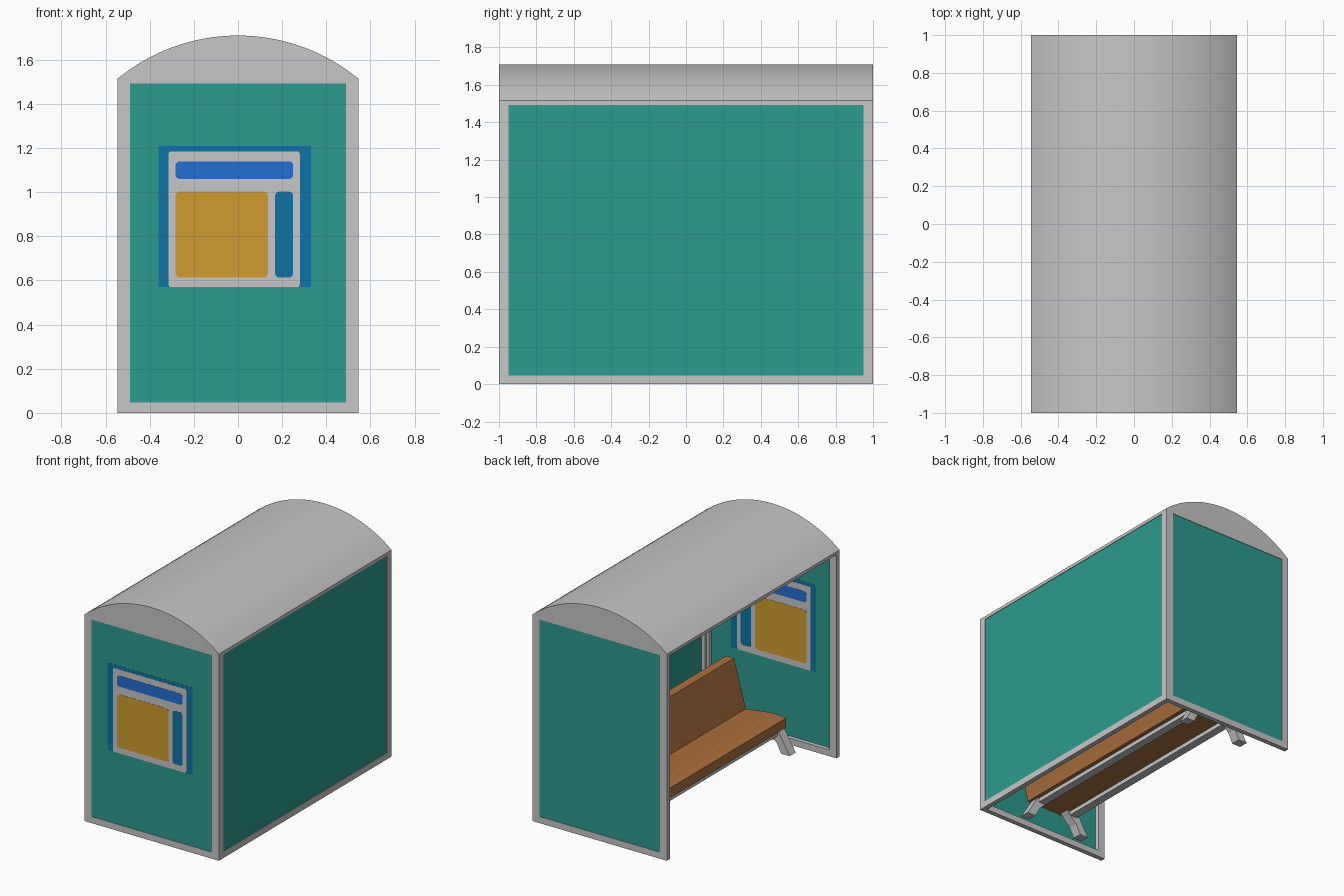
import bpy, bmesh, math

if "Cube" in bpy.data.objects:
    bpy.data.objects.remove(bpy.data.objects["Cube"])


def material(name, r, g, b):
    m = bpy.data.materials.new(name)
    lin = [((c / 255 + 0.055) / 1.055) ** 2.4 for c in (r, g, b)]
    m.diffuse_color = (*lin, 1)
    m.use_nodes = True
    m.node_tree.nodes["Principled BSDF"].inputs["Base Color"].default_value = m.diffuse_color
    return m


GREY = material("light_grey_metal", 199, 199, 199)
TEAL = material("teal_panel", 43, 155, 142)
WOOD = material("brown_wood", 172, 113, 63)
NAVY = material("deep_blue", 14, 116, 165)
BLUE = material("bright_blue", 34, 110, 210)
GOLD = material("gold", 208, 156, 46)


def finish(name, bm, mat):
    bmesh.ops.recalc_face_normals(bm, faces=bm.faces)
    me = bpy.data.meshes.new(name)
    bm.to_mesh(me)
    bm.free()
    me.materials.append(mat)
    ob = bpy.data.objects.new(name, me)
    bpy.context.collection.objects.link(ob)
    return ob


def add_box(bm, x0, x1, y0, y1, z0, z1):
    vs = bmesh.ops.create_cube(bm, size=1)["verts"]
    for v in vs:
        v.co = ((x0 + x1) / 2 + v.co.x * (x1 - x0),
                (y0 + y1) / 2 + v.co.y * (y1 - y0),
                (z0 + z1) / 2 + v.co.z * (z1 - z0))


def boxes(name, mat, *dims):
    bm = bmesh.new()
    for d in dims:
        add_box(bm, *d)
    return finish(name, bm, mat)


def prism(name, mat, profile, y0, y1):
    """Extrude an (x, z) outline along y."""
    bm = bmesh.new()
    f = bm.faces.new([bm.verts.new((x, y0, z)) for x, z in profile])
    ext = bmesh.ops.extrude_face_region(bm, geom=[f])["geom"]
    for v in ext:
        if isinstance(v, bmesh.types.BMVert):
            v.co.y = y1
    return finish(name, bm, mat)


def rounded(x0, x1, z0, z1, r):
    pts = []
    for cx, cz, a0 in ((x1 - r, z1 - r, 0), (x0 + r, z1 - r, 90),
                       (x0 + r, z0 + r, 180), (x1 - r, z0 + r, 270)):
        for i in range(5):
            a = math.radians(a0 + i * 22.5)
            pts.append((cx + r * math.cos(a), cz + r * math.sin(a)))
    return pts


W, TOP, T = 0.545, 1.515, 0.035   # half width, wall height, frame depth
IX, IY, IZ0, IZ1 = 0.49, 0.948, 0.047, 1.492

# End wall frames and glass
for s, side in ((-1, "front"), (1, "rear")):
    ya, yb = sorted((s, s * (1 - T)))
    boxes(side + "_frame", GREY,
          (-W, -IX, ya, yb, 0, TOP), (IX, W, ya, yb, 0, TOP),
          (-IX, IX, ya, yb, 0, IZ0), (-IX, IX, ya, yb, IZ1, TOP))
    y = s * 0.995
    boxes(side + "_panel", TEAL, (-IX, IX, y - 0.001, y + 0.001, IZ0, IZ1))

# Long wall on the right
boxes("side_frame", GREY,
      (W - T, W, -1 + T, -IY, 0, TOP), (W - T, W, IY, 1 - T, 0, TOP),
      (W - T, W, -IY, IY, 0, IZ0), (W - T, W, -IY, IY, IZ1, TOP))
boxes("side_panel", TEAL, (0.539, 0.541, -IY, IY, IZ0, IZ1))

# Header above the open side
boxes("open_side_header", GREY, (-W, -W + T, -1 + T, 1 - T, IZ1, TOP))

# Barrel roof
sag = 0.195
R = (W * W + sag * sag) / (2 * sag)
half = math.asin(W / R)
arc = [(R * math.sin(t), TOP + sag - R + R * math.cos(t))
       for t in (half - 2 * half * i / 32 for i in range(33))]
roof = prism("roof", GREY, arc, -1, 1)
bpy.context.view_layer.objects.active = roof
roof.select_set(True)
bpy.ops.object.shade_smooth_by_angle(angle=math.radians(25))
roof.select_set(False)


# Poster on the front wall, seen from both sides
def plate(name, mat, x0, x1, z0, z1, depth, r=0.02):
    prism(name, mat, rounded(x0, x1, z0, z1, r), -0.995 - depth, -0.995 + depth)


boxes("poster_backing", NAVY, (-0.36, 0.33, -0.997, -0.993, 0.57, 1.21))
plate("poster_sheet", GREY, -0.315, 0.28, 0.57, 1.185, 0.003, 0.012)
plate("poster_banner", BLUE, -0.283, 0.25, 1.06, 1.14, 0.0045)
plate("poster_picture", GOLD, -0.283, 0.135, 0.613, 1.003, 0.0045)
plate("poster_column", NAVY, 0.168, 0.25, 0.613, 1.003, 0.0045)

# Bench seat with a curved front, and leaning backrest
prism("bench_seat", WOOD,
      [(-0.18, 0.15), (-0.18, 0.222), (-0.13, 0.232), (-0.06, 0.232),
       (0.144, 0.204), (0.2, 0.204), (0.2, 0.15)], -0.9, 0.9)
prism("bench_backrest", WOOD,
      [(0.144, 0.2), (0.24, 0.55), (0.305, 0.55), (0.2, 0.15), (0.15, 0.15)],
      -0.9, 0.9)

# Splayed legs and the rails joining them
for s, side in ((-1, "outer"), (1, "inner")):
    for y, end in ((-0.85, "front"), (0.85, "rear")):
        prism(f"bench_leg_{side}_{end}", GREY,
              [(s * 0.08, 0.152), (s * 0.18, 0.152), (s * 0.27, 0),
               (s * 0.2, 0), (s * 0.165, 0.07)], y - 0.035, y + 0.035)
    xa, xb = sorted((s * 0.11, s * 0.17))
    boxes("bench_rail_" + side, GREY, (xa, xb, -0.815, 0.815, 0.12, 0.152))
